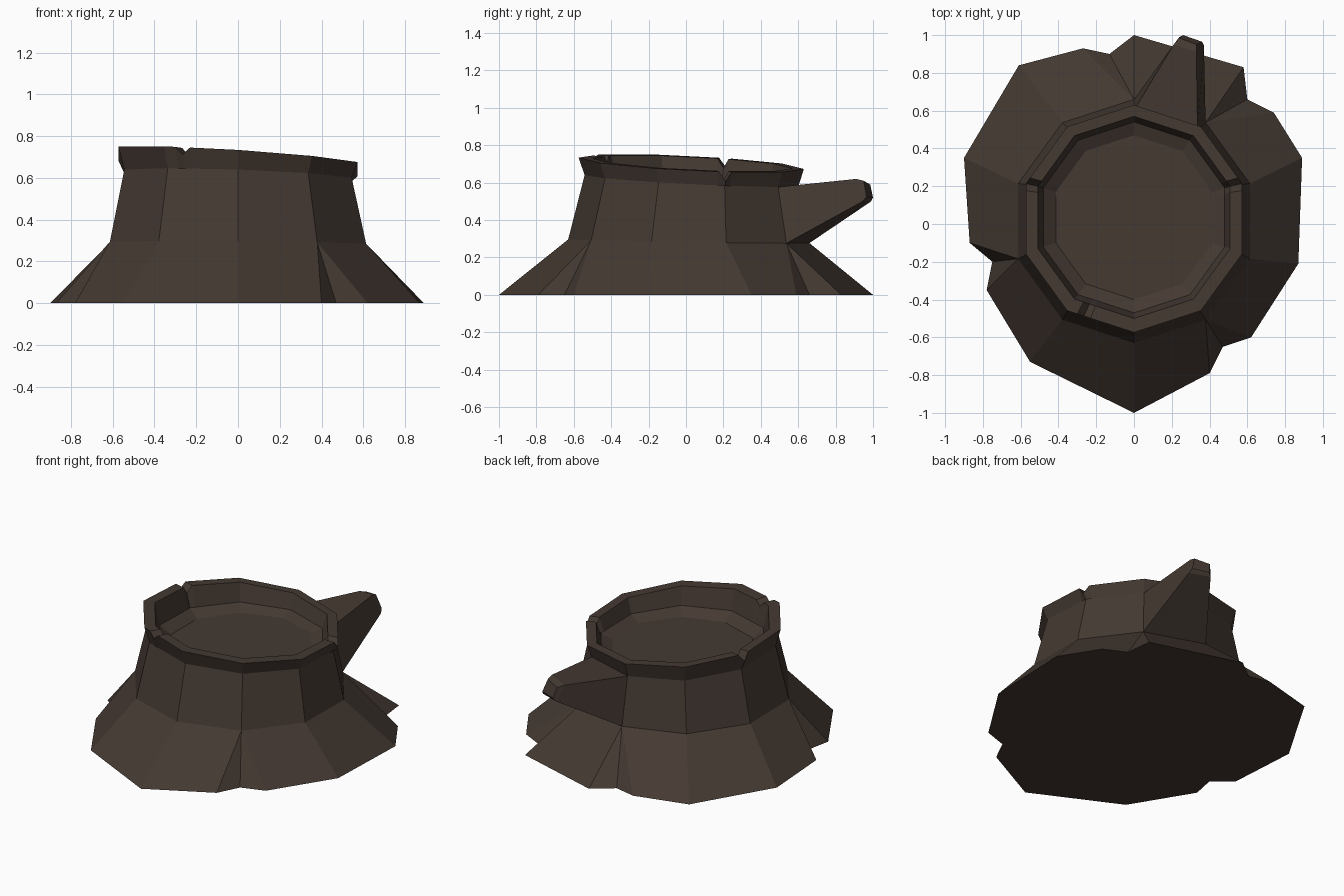
import bpy, bmesh, math

if "Cube" in bpy.data.objects:
    bpy.data.objects.remove(bpy.data.objects["Cube"])

bark = bpy.data.materials.new("dark_bark")
bark.diffuse_color = (0.058, 0.041, 0.032, 1)
bark.use_nodes = True
bark.node_tree.nodes["Principled BSDF"].inputs["Base Color"].default_value = bark.diffuse_color
N = 10


def corner(k, r, cy):
    a = math.radians(-90 + 36 * (k % N))
    return r * math.cos(a), cy + r * math.sin(a)


def on_ring(k, r, cy):
    """Point on the ten-sided ring at fractional corner number k."""
    i = math.floor(k)
    (x0, y0), (x1, y1) = corner(i, r, cy), corner(i + 1, r, cy)
    t = k - i
    return x0 + (x1 - x0) * t, y0 + (y1 - y0) * t


def tilted(k, r, cy, z, sx, sy, drop=0.0):
    x, y = on_ring(k, r, cy)
    return x, y, z + sx * x + sy * y - drop


def make(name, bm):
    bmesh.ops.remove_doubles(bm, verts=bm.verts, dist=0.0005)
    bmesh.ops.recalc_face_normals(bm, faces=bm.faces)
    me = bpy.data.meshes.new(name)
    bm.to_mesh(me)
    bm.free()
    me.materials.append(bark)
    ob = bpy.data.objects.new(name, me)
    bpy.context.collection.objects.link(ob)
    return ob


def base_pt(k):
    return tilted(k, 0.645, 0.015, 0.287, -0.008, -0.015)


def neck_pt(k):
    return tilted(k, 0.572, 0.03, 0.613, -0.035, -0.05)


# Root flare: ground outline grouped by the trunk corner it fans from
outline = [
    [(0, -1)],
    [(.40, -.79), (.47, -.65), (.62, -.60)],
    [(.87, -.21)],
    [(.89, .35)],
    [(.74, .59), (.60, .66), (.58, .83)],
    [(0, 1), (-.13, .90), (-.27, .93)],
    [(-.61, .84)],
    [(-.90, .35)],
    [(-.87, -.10), (-.75, -.20), (-.78, -.35)],
    [(-.55, -.73)],
]
bm = bmesh.new()
top = [bm.verts.new(base_pt(k)) for k in range(N)]
ground = [[bm.verts.new((x, y, 0)) for x, y in g] for g in outline]
for k in range(N):
    g, nxt = ground[k], (k + 1) % N
    for a, b in zip(g, g[1:]):
        bm.faces.new((top[k], a, b))
    bm.faces.new((top[k], g[-1], ground[nxt][0], top[nxt]))
bm.faces.new([v for g in ground for v in g])
bm.normal_update()
make("root_flare", bm)

# Trunk wall, left open on the side where the branch grows
bm = bmesh.new()
for k in range(N):
    if k != 4:
        bm.faces.new([bm.verts.new(p) for p in
                      (base_pt(k), base_pt(k + 1), neck_pt(k + 1), neck_pt(k))])
make("trunk", bm)

# Broken rim with V notches, hollow inside and sunken floor
stations = {float(k): 0.0 for k in range(N)}
for k, depth in ((3, .05), (7, .05), (9.25, .035)):
    stations[k - .1] = stations[k + .1] = 0.0
    stations[float(k)] = depth
ks = sorted(stations)
bm = bmesh.new()
rings = []
for part in range(5):
    ring = []
    for k in ks:
        d = stations[k]
        p = (neck_pt(k),
             tilted(k, .602, .028, .705, -.065, -.05, d),
             tilted(k, .535, .035, .705, -.065, -.05, d),
             tilted(k, .505, .035, .59, -.02, -.02),
             tilted(k, .435, .035, .55, 0, 0))[part]
        ring.append(bm.verts.new(p))
    rings.append(ring)
for lo, hi in zip(rings, rings[1:]):
    for i in range(len(ks)):
        j = (i + 1) % len(ks)
        bm.faces.new((lo[i], lo[j], hi[j], hi[i]))
bm.faces.new(rings[-1])
make("rim_and_hollow", bm)

# Broken branch: tapers from one trunk side to a blunt tip
loops = [
    [base_pt(4), base_pt(5), neck_pt(5), neck_pt(4)],
    [(.37, .945, .50), (.24, .99, .50), (.21, .95, .60), (.33, .91, .62)],
    [(.36, .965, .525), (.26, 1.0, .52), (.24, .985, .59), (.33, .95, .61)],
]
bm = bmesh.new()
vs = [[bm.verts.new(p) for p in l] for l in loops]
for a, b in zip(vs, vs[1:]):
    for i in range(4):
        j = (i + 1) % 4
        bm.faces.new((a[i], a[j], b[j], b[i]))
bm.faces.new(vs[-1])
make("branch_stub", bm)
